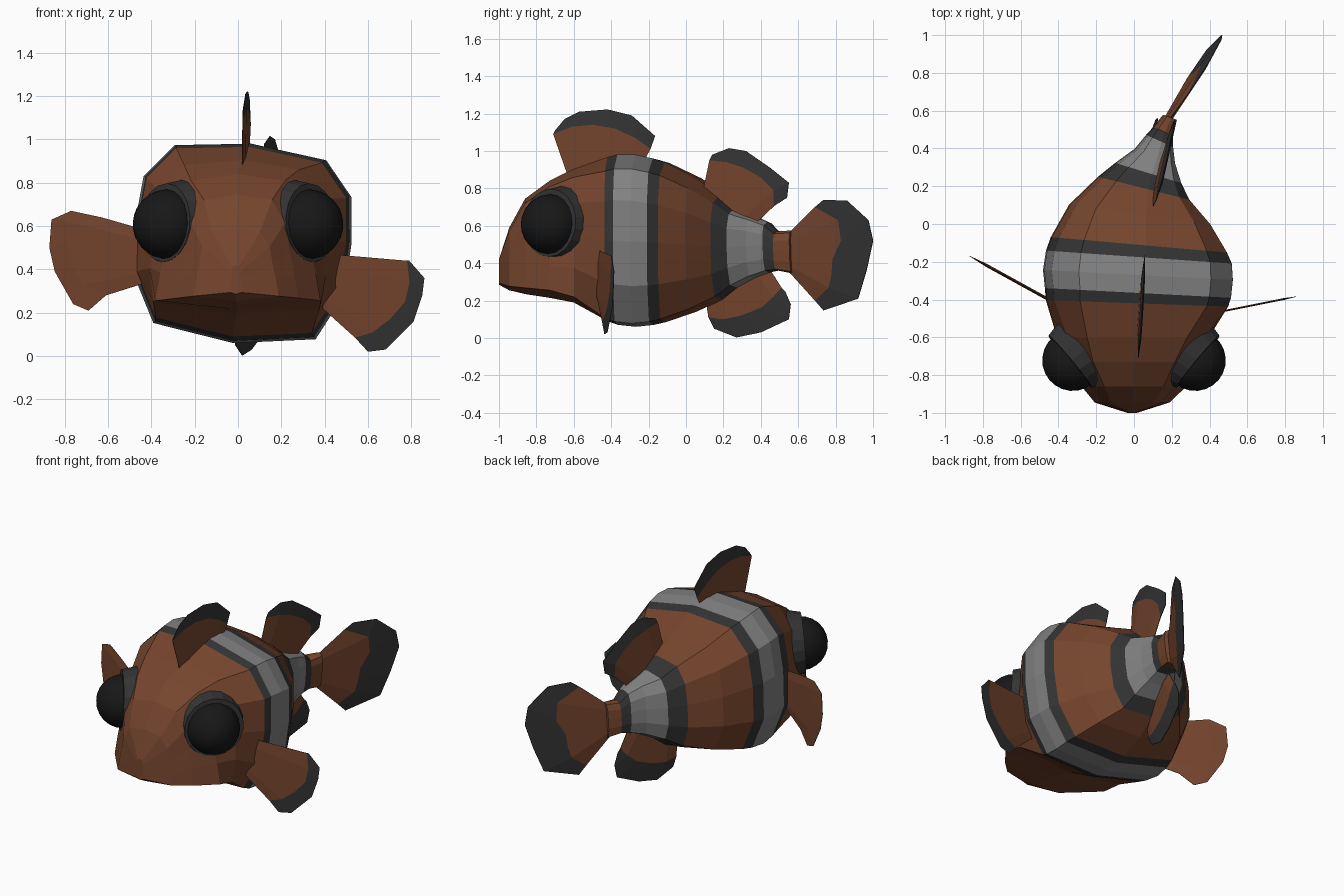
import bpy, bmesh
from math import radians, sin, cos
from mathutils import Vector

if "Cube" in bpy.data.objects:
    bpy.data.objects.remove(bpy.data.objects["Cube"])


def material(name, rgb):
    m = bpy.data.materials.new(name)
    m.diffuse_color = (*rgb, 1)
    m.use_nodes = True
    m.node_tree.nodes["Principled BSDF"].inputs["Base Color"].default_value = m.diffuse_color
    return m


ORANGE = material("rust", (0.18, 0.060, 0.027))
PALE = material("pale_stripe", (0.22, 0.22, 0.22))
DARK = material("dark_trim", (0.034, 0.034, 0.034))
BLACK = material("eye_black", (0.009, 0.009, 0.009))


def finish(name, bm, mats):
    bmesh.ops.recalc_face_normals(bm, faces=bm.faces)
    me = bpy.data.meshes.new(name)
    bm.to_mesh(me)
    bm.free()
    for m in mats:
        me.materials.append(m)
    ob = bpy.data.objects.new(name, me)
    bpy.context.collection.objects.link(ob)
    return ob


# Body: half cross-sections (head is flat-bottomed, trunk is rounder)
HEAD = [(0, 1), (.56, .9), (.78, .5), (.85, 0), (.93, -.45), (.99, -.87), (0, -1)]
TRUNK = [(0, 1), (.70, .91), (.96, .57), (1, .1), (.97, -.42), (.75, -.88), (0, -1)]
# y, centre x, yaw, half width, top z, bottom z, trunk blend, material of next band
RINGS = [
    (-1.0, -.01, 0, .025, .42, .285, 0, 0),
    (-.945, -.01, 0, .20, .59, .255, 0, 0),
    (-.86, 0, 0, .28, .745, .235, 0, 0),
    (-.73, 0, 0, .385, .84, .215, 0, 0),
    (-.60, .005, 0, .43, .905, .19, .4, 0),
    (-.42, .015, 2, .48, .965, .09, 1, 2),
    (-.365, .02, 3, .49, .98, .07, 1, 1),
    (-.27, .02, 3, .50, .98, .06, 1, 1),
    (-.175, .025, 4, .49, .96, .07, 1, 2),
    (-.11, .025, 5, .465, .94, .085, 1, 0),
    (.05, .03, 8, .375, .86, .14, 1, 0),
    (.19, .05, 14, .245, .765, .205, 1, 2),
    (.27, .075, 17, .18, .695, .27, 1, 1),
    (.36, .11, 20, .11, .655, .32, 1, 1),
    (.44, .135, 24, .075, .62, .35, 1, 2),
    (.49, .155, 26, .055, .57, .36, 1, 0),
    (.565, .19, 20, .035, .575, .345, 1, 0),
]
bm = bmesh.new()
loops = []
for y, cx, yaw, hw, zt, zb, t, _ in RINGS:
    half = [(a[0] + (b[0] - a[0]) * t, a[1] + (b[1] - a[1]) * t) for a, b in zip(HEAD, TRUNK)]
    section = half + [(-x, z) for x, z in half[-2:0:-1]]
    zc, hz, yw, roll = (zt + zb) / 2, (zt - zb) / 2, radians(yaw), .1 * t
    loop = []
    for u, v in section:
        px, pz = u * hw + roll * v * hz * .9, v * hz - roll * u * hw
        loop.append(bm.verts.new((cx + px * cos(yw), y - px * sin(yw), zc + pz)))
    loops.append(loop)
n = len(loops[0])
for a, b, r in zip(loops, loops[1:], RINGS):
    for i in range(n):
        f = bm.faces.new((a[i], a[(i + 1) % n], b[(i + 1) % n], b[i]))
        f.material_index = r[7]
bm.faces.new(loops[0])
bm.faces.new(loops[-1])
finish("body", bm, [ORANGE, PALE, DARK])


# Fins: base line, colour boundary and outer edge, joined as a thin tapered blade
def fin(name, base, mid, outer, place, normal, thick=.012, tip=DARK):
    bm = bmesh.new()
    k = len(mid)
    b0, b1 = Vector(base[0]), Vector(base[1])
    rows = [[b0.lerp(b1, i / (k - 1)) for i in range(k)], mid, outer]
    nrm = Vector(normal).normalized()
    sides = []
    for s in (1, -1):
        grid = []
        for row, w in zip(rows, (1, 1, .15)):
            grid.append([bm.verts.new(Vector(place(*p)) + nrm * s * thick * (w if 0 < i < k - 1 else .15))
                         for i, p in enumerate(row)])
        sides.append(grid)
        for j in range(2):
            for i in range(k - 1):
                f = bm.faces.new((grid[j][i], grid[j][i + 1], grid[j + 1][i + 1], grid[j + 1][i]))
                f.material_index = j
    rim = ([(r, 0) for r in range(3)] + [(2, i) for i in range(1, k)]
           + [(1, k - 1)] + [(0, i) for i in range(k - 1, -1, -1)])
    A, B = sides
    for p, q in zip(rim, rim[1:]):
        f = bm.faces.new((A[p[0]][p[1]], A[q[0]][q[1]], B[q[0]][q[1]], B[p[0]][p[1]]))
        f.material_index = 1 if max(p[0], q[0]) == 2 else 0
    finish(name, bm, [ORANGE, tip])


# Upright fins are drawn in (y, z)
fin("front_dorsal_fin", [(-.63, .86), (-.25, .9)],
    [(-.71, 1.09), (-.61, 1.13), (-.5, 1.14), (-.38, 1.12), (-.27, 1.07), (-.19, 1.01)],
    [(-.70, 1.11), (-.65, 1.17), (-.57, 1.21), (-.42, 1.222), (-.29, 1.19), (-.165, 1.08)],
    lambda y, z: (.038 + .065 * (y + .45) + .03 * (z - 1.05), y, z), (1, -.06, 0), .009)
fin("rear_dorsal_fin", [(.09, .78), (.36, .6)],
    [(.125, .95), (.22, .94), (.31, .91), (.40, .86), (.47, .79), (.47, .705)],
    [(.14, .98), (.23, 1.015), (.32, 1.0), (.45, .91), (.55, .83), (.54, .75)],
    lambda y, z: (.105 + .25 * (y - .1) + .06 * (z - .85), y, z), (1, -.25, 0), .012)
fin("anal_fin", [(.10, .24), (.44, .38)],
    [(.12, .11), (.2, .10), (.3, .12), (.41, .165), (.47, .22), (.51, .27)],
    [(.15, .05), (.27, .003), (.4, .03), (.55, .10), (.56, .18), (.53, .25)],
    lambda y, z: (.03 + .3 * (y - .27) + .1 * (z - .1), y, z), (1, -.3, 0), .012)
fin("tail_fin", [(.55, .56), (.55, .355)],
    [(.69, .70), (.82, .63), (.835, .52), (.79, .42), (.785, .34), (.77, .27), (.69, .20)],
    [(.735, .738), (.86, .735), (.975, .63), (1.0, .52), (.965, .36), (.92, .21), (.735, .148)],
    lambda y, z: (.188 + .63 * (y - .57) + .10 * (z - .45), y, z), (1, -.6, 0), .014)

# Side fins are drawn in (x, z)
fin("right_side_fin", [(.43, .47), (.39, .22)],
    [(.78, .44), (.79, .34), (.77, .25), (.70, .17), (.62, .11), (.54, .085)],
    [(.79, .44), (.86, .36), (.85, .28), (.81, .16), (.68, .03), (.60, .02)],
    lambda x, z: (x, -.46 + .2 * (x - .48), z), (-.2, 1, 0), .005)
fin("left_side_fin", [(-.42, .58), (-.42, .34)],
    [(-.63, .64), (-.74, .61), (-.78, .53), (-.77, .43), (-.71, .33), (-.61, .28)],
    [(-.77, .67), (-.86, .63), (-.87, .50), (-.845, .39), (-.76, .24), (-.69, .21)],
    lambda x, z: (x, -.39 - .55 * (x + .47), z), (.55, 1, 0), .008, ORANGE)

# Eyes: dark bevelled socket ring with a black ball
for side, label in ((1, "right"), (-1, "left")):
    out = Vector((side * .77, -.64, .06)).normalized()
    rot = out.to_track_quat('Z', 'Y').to_euler()
    bpy.ops.mesh.primitive_cone_add(vertices=18, radius1=.203, radius2=.182, depth=.09,
                                    location=Vector((side * .303, -.70, .613)), rotation=rot)
    ring = bpy.context.object
    ring.name = label + "_eye_socket"
    ring.data.materials.append(DARK)
    bpy.ops.mesh.primitive_uv_sphere_add(segments=20, ring_count=12, radius=.162,
                                         location=(side * .324, -.722, .608), rotation=rot)
    ball = bpy.context.object
    ball.name = label + "_eye"
    ball.data.materials.append(BLACK)
    bpy.ops.object.shade_smooth_by_angle()
